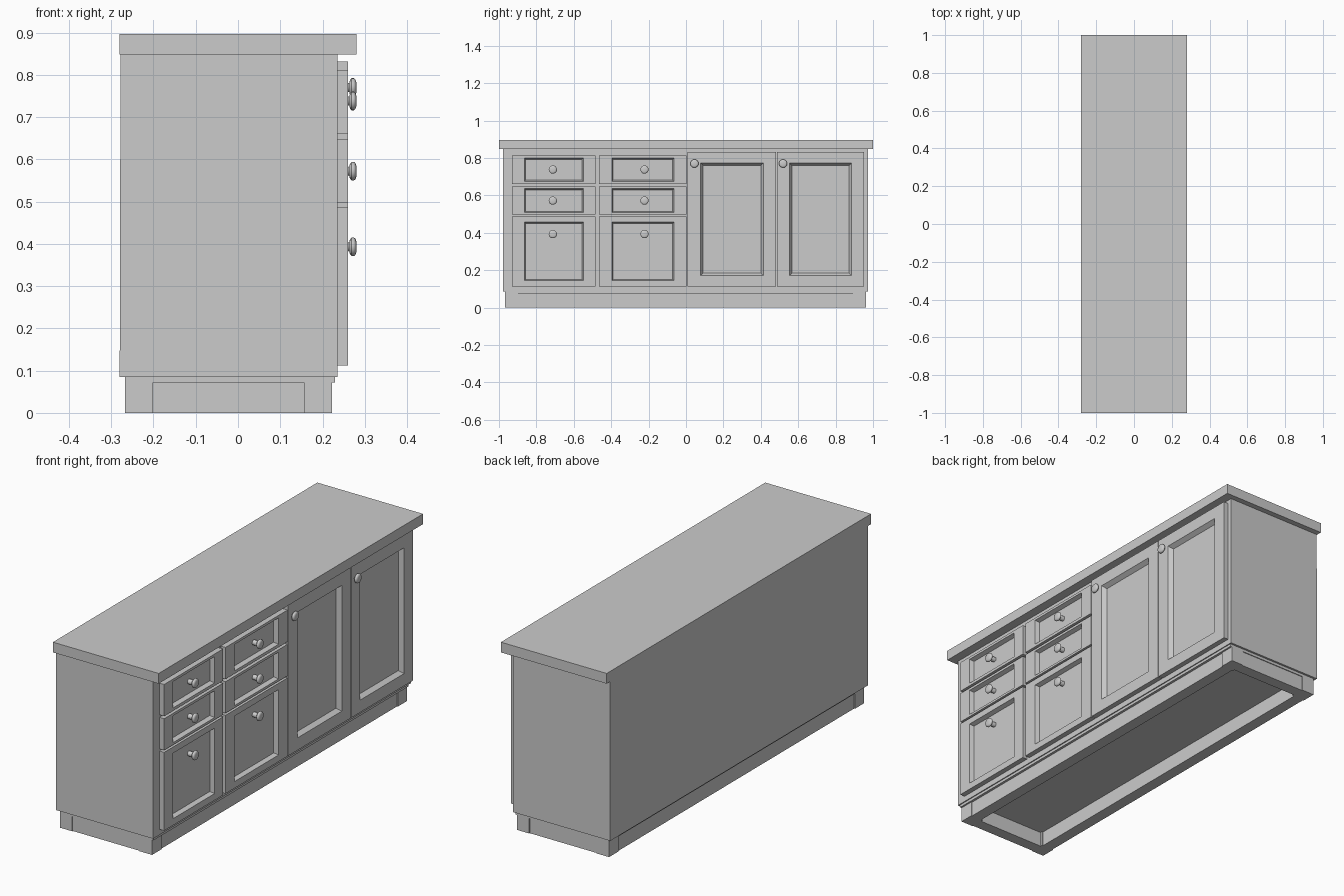
import bpy, bmesh, math
from mathutils import Matrix

if "Cube" in bpy.data.objects:
    bpy.data.objects.remove(bpy.data.objects["Cube"])

FRONT, FACE = 0.26, 0.235   # panel front plane, cabinet face plane


def finish(bm, name):
    bmesh.ops.recalc_face_normals(bm, faces=bm.faces)
    me = bpy.data.meshes.new(name)
    bm.to_mesh(me)
    bm.free()
    ob = bpy.data.objects.new(name, me)
    bpy.context.collection.objects.link(ob)
    return ob


def box(name, x, y, z):
    bm = bmesh.new()
    bmesh.ops.create_cube(bm, size=1)
    for v in bm.verts:
        v.co = [r[0] if c < 0 else r[1] for r, c in zip((x, y, z), v.co)]
    return finish(bm, name)


def panel(name, y, z, iy, iz, slope, depth=0.021):
    """Slab facing +x with a sloped rectangular recess, built from stacked loops."""
    bm = bmesh.new()

    def loop(x, a, b, s=0):
        a0, a1, b0, b1 = a[0] + s, a[1] - s, b[0] + s, b[1] - s
        return [bm.verts.new((x, p, q)) for p, q in
                ((a0, b0), (a1, b0), (a1, b1), (a0, b1))]

    loops = [loop(FACE, y, z), loop(FRONT, y, z), loop(FRONT, iy, iz),
             loop(FRONT - depth, iy, iz, slope)]
    bm.faces.new(loops[0])
    bm.faces.new(loops[-1])
    for a, b in zip(loops, loops[1:]):
        for i in range(4):
            j = (i + 1) % 4
            bm.faces.new((a[i], a[j], b[j], b[i]))
    return finish(bm, name)


def knob(name, y, z):
    """Lathed knob: stem and rounded head along +x."""
    profile = [(0, 0.236), (0.012, 0.236), (0.012, 0.258), (0.010, 0.263),
               (0.018, 0.265), (0.022, 0.269), (0.022, 0.274),
               (0.019, 0.278), (0.013, 0.28), (0, 0.28)]
    bm = bmesh.new()
    vs = [bm.verts.new((x, r, 0)) for r, x in profile]
    es = [bm.edges.new(p) for p in zip(vs, vs[1:])]
    bmesh.ops.spin(bm, geom=vs + es, cent=(0, 0, 0), axis=(1, 0, 0),
                   angle=math.tau, steps=20)
    bmesh.ops.remove_doubles(bm, verts=bm.verts, dist=1e-5)
    bmesh.ops.transform(bm, matrix=Matrix.Translation((0, y, z)), verts=bm.verts)
    ob = finish(bm, name)
    bpy.context.view_layer.objects.active = ob
    ob.select_set(True)
    bpy.ops.object.shade_smooth_by_angle(angle=math.radians(40))
    ob.select_set(False)


# Worktop and carcass (the back leans in very slightly towards the top)
box("worktop", (-0.28, 0.28), (-1, 1), (0.848, 0.897))
body = box("cabinet_body", (-0.28, FACE), (-0.978, 0.973), (0.085, 0.848))
for v in body.data.vertices:
    if v.co.x < 0 and v.co.z > 0.5:
        v.co.x = -0.278

# Plinth: thin slab, four corner posts and slightly recessed boards, open below
X0, X1, Y0, Y1 = -0.267, 0.222, -0.967, 0.963
P, T, R, H = 0.066, 0.06, 0.004, 0.072
box("plinth_top", (X0, 0.23), (Y0, Y1), (H, 0.085))
for i, x in enumerate(((X0, X0 + P), (X1 - P, X1))):
    for j, y in enumerate(((Y0, Y0 + P + 0.004), (Y1 - P - 0.004, Y1))):
        box(f"plinth_post_{i}{j}", x, y, (0, H))
for i, x in enumerate(((X0 + R, X0 + T), (X1 - T, X1 - R))):
    box(f"plinth_long_board_{i}", x, (Y0 + P, Y1 - P), (0, H))
for i, y in enumerate(((Y0 + R, Y0 + T), (Y1 - T, Y1 - R))):
    box(f"plinth_end_board_{i}", (X0 + P, X1 - P), y, (0, H))

# Drawers: two columns (outer, recess, knob) by three rows
columns = [((-0.93, -0.484), (-0.864, -0.548), -0.712),
           ((-0.466, 0.003), (-0.396, -0.064), -0.222)]
rows = [((0.66, 0.812), (0.674, 0.80), 0.738),
        ((0.497, 0.648), (0.508, 0.636), 0.572),
        ((0.112, 0.487), (0.144, 0.457), 0.393)]
for i, (y, iy, ky) in enumerate(columns):
    for j, (z, iz, kz) in enumerate(rows):
        panel(f"drawer_front_{i}{j}", y, z, iy, iz, 0.007)
        knob(f"drawer_knob_{i}{j}", ky, kz)

# Doors
doors = [((0.008, 0.481), (0.078, 0.414), 0.045),
         ((0.486, 0.952), (0.553, 0.885), 0.519)]
for i, (y, iy, ky) in enumerate(doors):
    panel(f"door_{i}", y, (0.112, 0.832), iy, (0.171, 0.773), 0.014)
    knob(f"door_knob_{i}", ky, 0.77)
